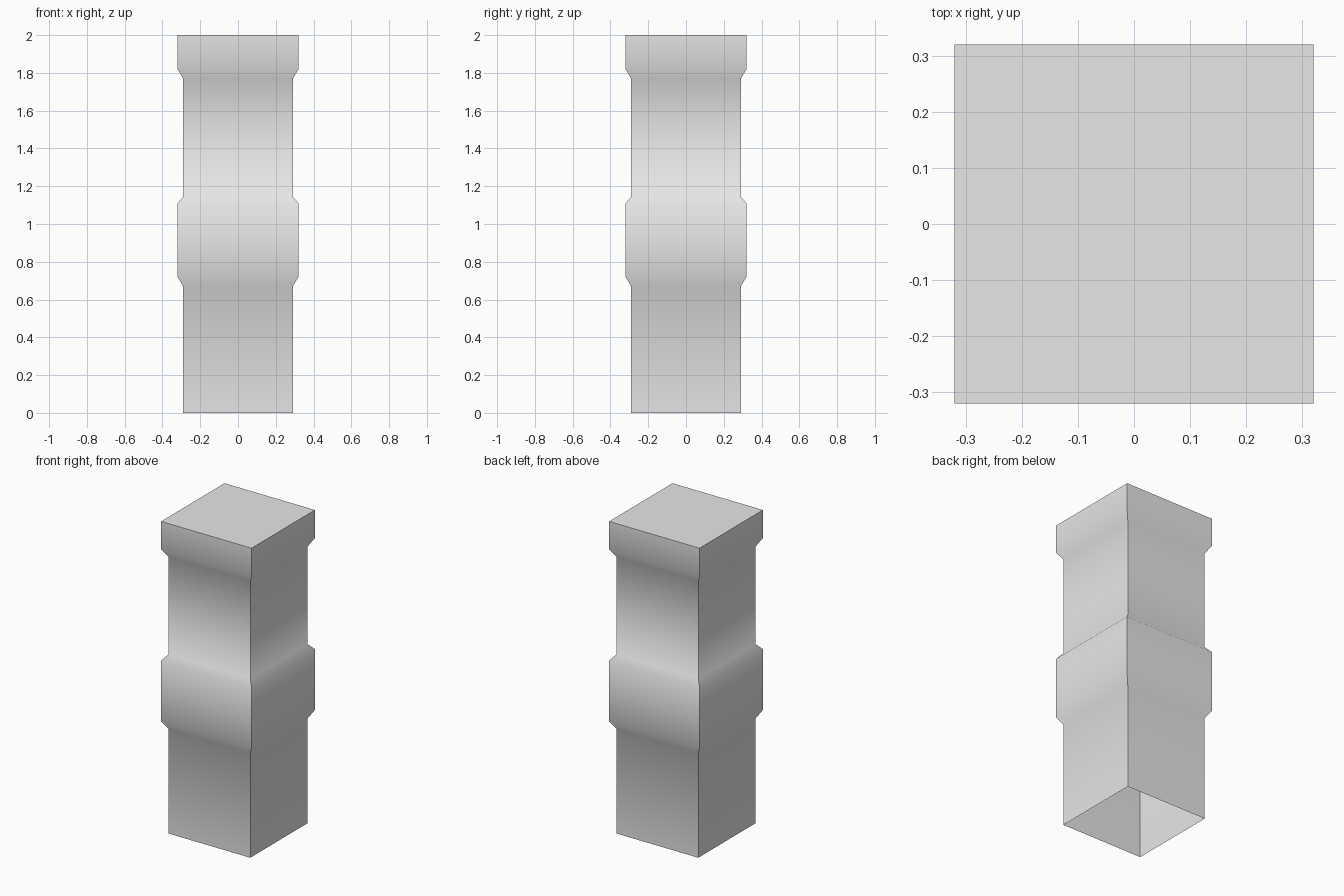
import bpy
import bmesh
import math

cube = bpy.data.objects.get("Cube")
if cube:
    bpy.data.objects.remove(cube, do_unlink=True)

# Grey material
grey = bpy.data.materials.new("light grey")
grey.use_nodes = True
colour = (0.8, 0.8, 0.8, 1)
grey.diffuse_color = colour
grey.node_tree.nodes["Principled BSDF"].inputs["Base Color"].default_value = colour

# Square pillar profile: half width and height of each ring
NARROW, WIDE = 0.29, 0.32
profile = [(NARROW, 0), (NARROW, 0.67), (WIDE, 0.72), (WIDE, 1.11),
           (NARROW, 1.145), (NARROW, 1.77), (WIDE, 1.82), (WIDE, 2)]
corners = [(-1, -1), (1, -1), (1, 1), (-1, 1)]

bm = bmesh.new()
rings = [[bm.verts.new((sx * w, sy * w, z)) for sx, sy in corners]
         for w, z in profile]

# Side walls, open at the bottom
for low, high in zip(rings, rings[1:]):
    for i in range(4):
        j = (i + 1) % 4
        bm.faces.new((low[i], low[j], high[j], high[i]))

# Flat top
bm.faces.new(rings[-1])

mesh = bpy.data.meshes.new("pillar")
bm.to_mesh(mesh)
bm.free()
mesh.materials.append(grey)
pillar = bpy.data.objects.new("pillar", mesh)
bpy.context.collection.objects.link(pillar)

# Soft shading along the height, sharp corners and top rim
bpy.ops.object.select_all(action='DESELECT')
pillar.select_set(True)
bpy.context.view_layer.objects.active = pillar
bpy.ops.object.shade_smooth_by_angle(angle=math.radians(60))
